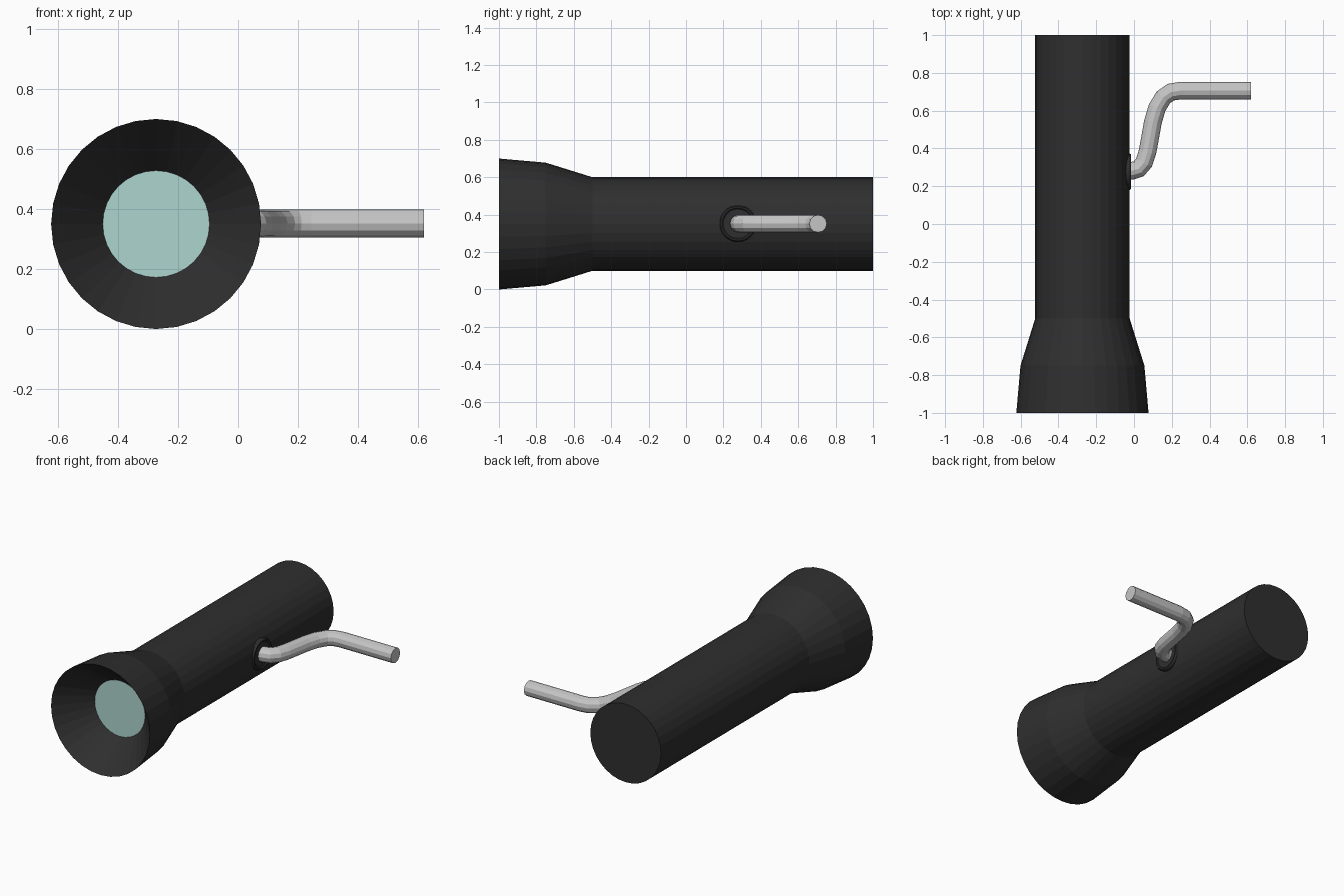
import bpy, bmesh, math
from mathutils import Vector

if "Cube" in bpy.data.objects:
    bpy.data.objects.remove(bpy.data.objects["Cube"])


def material(name, rgb):
    m = bpy.data.materials.new(name)
    m.diffuse_color = (*rgb, 1)
    m.use_nodes = True
    m.node_tree.nodes["Principled BSDF"].inputs["Base Color"].default_value = m.diffuse_color
    return m


BLACK = material("black casing", (0.028, 0.028, 0.028))
GREY = material("light grey metal", (0.56, 0.56, 0.56))
GLASS = material("pale teal glass", (0.42, 0.66, 0.62))


def add_object(name, bm, mat):
    bmesh.ops.recalc_face_normals(bm, faces=bm.faces)
    me = bpy.data.meshes.new(name)
    bm.to_mesh(me)
    bm.free()
    me.materials.append(mat)
    ob = bpy.data.objects.new(name, me)
    bpy.context.collection.objects.link(ob)
    return ob


def skin(name, rings, mat, cap_start=True, cap_end=True):
    """Bridge a list of equal-length point rings, capping the ends."""
    bm = bmesh.new()
    vs = [[bm.verts.new(p) for p in ring] for ring in rings]
    n = len(vs[0])
    for a, b in zip(vs, vs[1:]):
        for i in range(n):
            j = (i + 1) % n
            bm.faces.new((a[i], a[j], b[j], b[i]))
    if cap_start:
        bm.faces.new(vs[0])
    if cap_end:
        bm.faces.new(vs[-1])
    return add_object(name, bm, mat)


def ring(centre, u, v, r, n):
    return [Vector(centre) + r * (math.cos(t) * Vector(u) + math.sin(t) * Vector(v))
            for t in (2 * math.pi * i / n for i in range(n))]


X, Y, Z = (1, 0, 0), (0, 1, 0), (0, 0, 1)
CX, CZ = -0.273, 0.35

# Casing: barrel, flared head and conical reflector in one turned profile (radius, y)
profile = [(0.25, 1.0), (0.25, -0.5), (0.328, -0.75), (0.35, -1.0), (0.178, -0.802)]
skin("casing", [ring((CX, y, CZ), X, Z, r, 32) for r, y in profile], BLACK)

# Lens: thin disc at the bottom of the reflector
skin("lens", [ring((CX, y, CZ), X, Z, 0.178, 32) for y in (-0.799, -0.804)], GLASS)

# Crank socket: rounded collar on the side of the barrel (radius, x)
collar = [(0.085, -0.07), (0.097, -0.045), (0.098, -0.026), (0.092, -0.016),
          (0.084, -0.016), (0.078, -0.022)]
skin("crank_socket", [ring((x, 0.277, 0.352), Y, Z, r, 32) for r, x in collar], BLACK)

# Crank handle: round bar swept along an S-bend lying flat
path = [Vector((x, y, 0.352)) for x, y in (
    (-0.05, 0.28), (-0.01, 0.282), (0.025, 0.292), (0.053, 0.325), (0.071, 0.38),
    (0.084, 0.45), (0.1, 0.54), (0.122, 0.615), (0.155, 0.67), (0.195, 0.698),
    (0.245, 0.706), (0.62, 0.706))]
rings = []
for i, p in enumerate(path):
    t = path[min(i + 1, len(path) - 1)] - path[max(i - 1, 0)]
    if i == len(path) - 1 or i == len(path) - 2:
        t = Vector(X)
    t.normalize()
    rings.append(ring(p, Vector(Z).cross(t), Z, 0.047, 12))
skin("crank_handle", rings, GREY)
